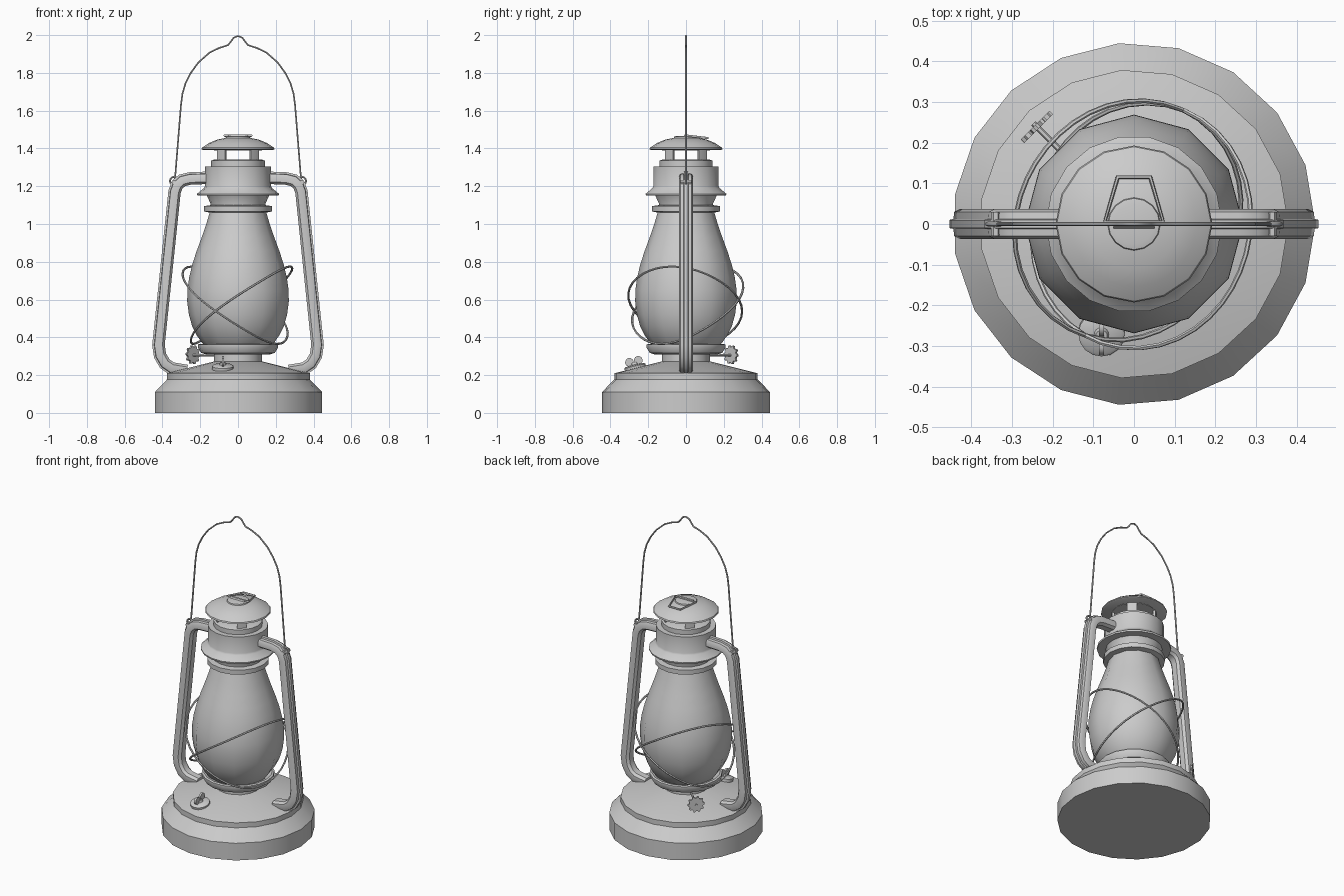
import bpy, bmesh
from math import sin, cos, pi, radians
from mathutils import Vector, Matrix

if "Cube" in bpy.data.objects:
    bpy.data.objects.remove(bpy.data.objects["Cube"])


def finish(bm, name, smooth=35):
    bmesh.ops.recalc_face_normals(bm, faces=bm.faces)
    me = bpy.data.meshes.new(name)
    bm.to_mesh(me)
    bm.free()
    ob = bpy.data.objects.new(name, me)
    bpy.context.collection.objects.link(ob)
    bpy.ops.object.select_all(action='DESELECT')
    ob.select_set(True)
    bpy.context.view_layer.objects.active = ob
    bpy.ops.object.shade_smooth_by_angle(angle=radians(smooth))
    return ob


def skin(bm, rings):
    """Join successive closed rings of points and cap both ends."""
    vs = [[bm.verts.new(p) for p in r] for r in rings]
    n = len(vs[0])
    for a, b in zip(vs, vs[1:]):
        for i in range(n):
            j = (i + 1) % n
            bm.faces.new((a[i], a[j], b[j], b[i]))
    bm.faces.new(vs[0][::-1])
    bm.faces.new(vs[-1])


def lathe(name, profile, sides, matrix=None):
    bm = bmesh.new()
    skin(bm, [[(r * cos(2 * pi * i / sides), r * sin(2 * pi * i / sides), z)
               for i in range(sides)] for r, z in profile])
    if matrix:
        bm.transform(matrix)
    return finish(bm, name)


def sweep(name, path, section):
    """Sweep a section along an (x, z) path, with mitred corners."""
    pts = [Vector(p) for p in path]
    rings = []
    for i, p in enumerate(pts):
        a = (p - pts[i - 1]).normalized() if i else (pts[1] - p).normalized()
        b = (pts[i + 1] - p).normalized() if i < len(pts) - 1 else a
        t = (a + b).normalized()
        n = Vector((-t.y, t.x)) / max(0.6, t.dot(a))
        rings.append([(p.x + n.x * u, v, p.y + n.y * u) for u, v in section])
    bm = bmesh.new()
    skin(bm, rings)
    return finish(bm, name)


def wire(name, pts, radius, closed=False):
    cu = bpy.data.curves.new(name, 'CURVE')
    cu.dimensions = '3D'
    cu.bevel_depth = radius
    cu.bevel_resolution = 1
    cu.use_fill_caps = True
    sp = cu.splines.new('POLY')
    sp.points.add(len(pts) - 1)
    for q, p in zip(sp.points, pts):
        q.co = (*p, 1)
    sp.use_cyclic_u = closed
    ob = bpy.data.objects.new(name, cu)
    bpy.context.collection.objects.link(ob)
    bpy.ops.object.select_all(action='DESELECT')
    ob.select_set(True)
    bpy.context.view_layer.objects.active = ob
    bpy.ops.object.convert(target='MESH')
    bpy.ops.object.shade_smooth_by_angle(angle=radians(50))


# Fuel tank base with neck
lathe("tank_base", [(.446, 0), (.446, .11), (.38, .178), (.38, .21), (.13, .272)], 19)
lathe("burner_neck", [(.128, .255), (.128, .32)], 16)
lathe("burner_plate", [(.165, .308), (.195, .318), (.212, .345), (.212, .362),
                       (.20, .366), (.16, .35)], 18)

# Glass globe
lathe("globe", [(.165, .345), (.19, .37), (.218, .41), (.243, .46), (.26, .52), (.269, .59),
                (.268, .65), (.258, .72), (.241, .79), (.218, .86), (.192, .93),
                (.168, 1.0), (.144, 1.08)], 12)

# Chimney: lower ring, flared collar, drum and step
lathe("globe_ring", [(.145, 1.06), (.18, 1.066), (.18, 1.08), (.18, 1.095), (.143, 1.10)], 16)
lathe("chimney_collar", [(.146, 1.08), (.146, 1.11), (.165, 1.15), (.215, 1.15), (.217, 1.16),
                         (.18, 1.19), (.175, 1.20), (.175, 1.305), (.142, 1.305),
                         (.142, 1.335), (.125, 1.342)], 18)

# Four posts between the vent windows
for k in range(4):
    bm = bmesh.new()
    angles = [radians(45 + 90 * k + d) for d in (-13, 0, 13)]
    outline = [(.13, a) for a in angles] + [(.115, a) for a in reversed(angles)]
    skin(bm, [[(r * cos(a), r * sin(a), z) for r, a in outline] for z in (1.33, 1.41)])
    finish(bm, "vent_post")
lathe("vent_rim", [(.128, 1.39), (.128, 1.415)], 16)

# Domed cap with its lifting loop
lathe("cap", [(.185, 1.392), (.193, 1.396), (.19, 1.405), (.155, 1.428), (.11, 1.447),
              (.065, 1.456), (.063, 1.463), (.05, 1.466)], 16)
wire("cap_loop", [(-.072, .005, 1.468), (-.04, .115, 1.455), (.04, .115, 1.455),
                  (.072, .005, 1.468)], .006, True)
wire("cap_hinge", [(-.05, -.002, 1.466), (.05, -.002, 1.466)], .009)

# Side frame tubes with ribbed section, pivots and eyelets
section = [(.036, -.01), (.036, .01), (.026, .012), (.024, .03), (.01, .037), (-.018, .036),
           (-.03, .02), (-.03, -.02), (-.018, -.036), (.01, -.037), (.024, -.03), (.026, -.012)]
path = [(.27, .225), (.35, .238), (.385, .262), (.41, .305), (.418, .36), (.333, 1.17),
        (.32, 1.205), (.295, 1.228), (.255, 1.238), (.15, 1.242)]
for s in (-1, 1):
    sec = [(-s * u * 1, v) for u, v in section]
    sweep("side_frame", [(s * x, z) for x, z in path], sec)
    wire("bail_pivot", [(s * .34, -.03, 1.222), (s * .34, .03, 1.222)], .012)
    wire("bail_eyelet", [(s * .338 + .022 * cos(i * pi / 6), 0, 1.228 + .022 * sin(i * pi / 6))
                         for i in range(12)], .006, True)

# Carrying bail
half = [(.338, 1.225), (.331, 1.27), (.302, 1.63), (.294, 1.69), (.278, 1.745), (.25, 1.80),
        (.21, 1.855), (.15, 1.908), (.10, 1.932), (.053, 1.947), (.04, 1.963), (.022, 1.987)]
wire("carrying_bail", [(-x, 0, z) for x, z in half] + [(0, 0, 1.995)]
     + [(x, 0, z) for x, z in reversed(half)], .005)

# Two tilted guard wires crossing around the globe
for lean in (-15, 148):
    pts = []
    for i in range(40):
        t = 2 * pi * i / 40
        r = .265 + .038 * sin(t) ** 2 + .02 * cos(t)
        a = t + radians(lean)
        pts.append((r * cos(a), r * sin(a), .57 + .205 * cos(t)))
    wire("guard_wire", pts, .006, True)

# Wick adjuster: shaft and toothed wheel pointing back left
d = Vector((-1, 1, 0)).normalized()
wire("wick_shaft", [d * .12 + Vector((0, 0, .305)), d * .35 + Vector((0, 0, .305))], .007)
bm = bmesh.new()
teeth = [(.05 if i % 4 < 2 else .041, 2 * pi * i / 40) for i in range(40)]
skin(bm, [[(r * cos(a), r * sin(a), z) for r, a in teeth] for z in (-.006, .006)])
bm.transform(Matrix.Translation(d * .338 + Vector((0, 0, .308)))
             @ d.to_track_quat('Z', 'Y').to_matrix().to_4x4())
finish(bm, "wick_wheel", 20)

# Filler cap lying on the sloping tank top, with two wing lobes
m = Matrix.Translation((-.08, -.268, .238)) @ Matrix.Rotation(radians(13), 4, 'X')
lathe("filler_cap", [(.057, -.012), (.057, .01), (.05, .015), (.018, .018), (.014, .03)], 16, m)
for y in (-.024, .024):
    lobe = m @ Matrix.Translation((0, y, .036)) @ Matrix.Rotation(pi / 2, 4, 'Y')
    lathe("filler_wing", [(.023, -.006), (.023, .006)], 12, lobe)
